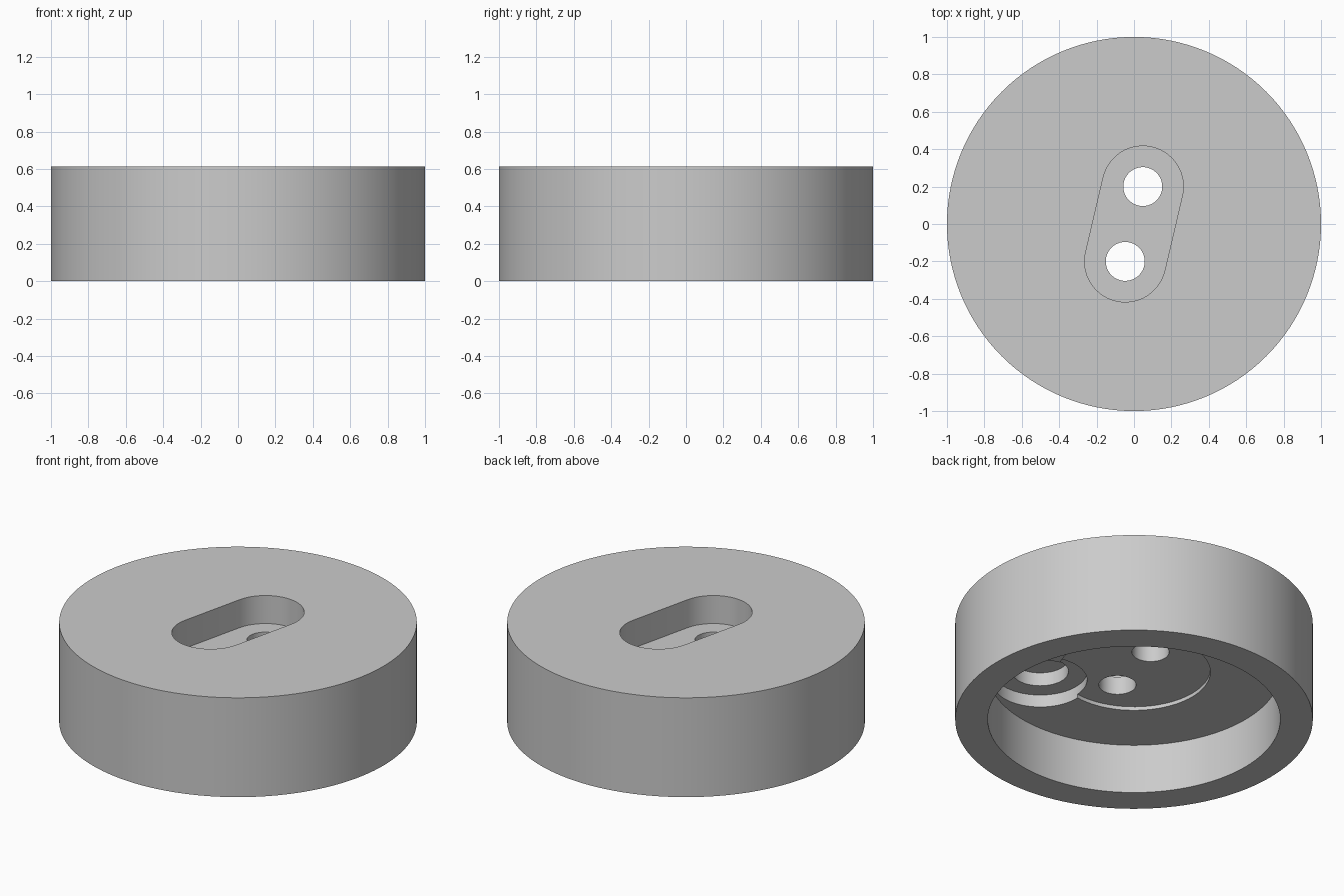
import bpy, bmesh
from math import sin, cos, pi, atan2

cube = bpy.data.objects.get("Cube")
if cube:
    bpy.data.objects.remove(cube, do_unlink=True)

grey = bpy.data.materials.new("plain_grey")
grey.use_nodes = True
grey.diffuse_color = (0.6, 0.6, 0.6, 1)
grey.node_tree.nodes["Principled BSDF"].inputs["Base Color"].default_value = (0.6, 0.6, 0.6, 1)


def arc(center, radius, start, sweep, steps):
    return [(center[0] + radius * cos(start + sweep * i / steps),
             center[1] + radius * sin(start + sweep * i / steps)) for i in range(steps)]


def circle(center, radius, steps=64):
    return arc(center, radius, 0, 2 * pi, steps)


def slot(a, b, radius, steps=32):
    # Two half circles joined by straight sides
    side = atan2(b[1] - a[1], b[0] - a[0]) - pi / 2
    return (arc(b, radius, side, pi, steps) + [(b[0] - radius * cos(side), b[1] - radius * sin(side))]
            + arc(a, radius, side + pi, pi, steps) + [(a[0] + radius * cos(side), a[1] + radius * sin(side))])


def prism(name, outline, bottom, top):
    bm = bmesh.new()
    base = bm.faces.new([bm.verts.new((x, y, bottom)) for x, y in outline])
    lifted = bmesh.ops.extrude_face_region(bm, geom=[base])["geom"]
    bmesh.ops.translate(bm, vec=(0, 0, top - bottom),
                        verts=[v for v in lifted if isinstance(v, bmesh.types.BMVert)])
    bmesh.ops.recalc_face_normals(bm, faces=bm.faces)
    mesh = bpy.data.meshes.new(name)
    bm.to_mesh(mesh)
    bm.free()
    mesh.materials.append(grey)
    obj = bpy.data.objects.new(name, mesh)
    bpy.context.collection.objects.link(obj)
    return obj


# Solid round body
HEIGHT, CEILING = 0.613, 0.305
body = prism("round_housing", circle((0, 0), 1, 128), 0, HEIGHT)

hole_back, hole_front = (0.047, 0.2), (-0.047, -0.2)
pocket = (0.32, -0.435)

cutters = [
    # Underside cavity, shallow central recess and stepped pocket
    prism("cavity_cutter", circle((0, 0), 0.818, 128), -0.1, CEILING),
    prism("recess_cutter", circle((0, 0), 0.427, 96), 0.2, 0.328),
    prism("pocket_cutter", circle(pocket, 0.262), 0.2, 0.382),
    prism("pocket_step_cutter", circle(pocket, 0.158), 0.2, 0.465),
    # Slanted slot in the top with two through holes
    prism("slot_cutter", slot(hole_front, hole_back, 0.217), 0.44, 0.8),
    prism("back_hole_cutter", circle(hole_back, 0.104), 0.2, 0.6),
    prism("front_hole_cutter", circle(hole_front, 0.104), 0.2, 0.6),
]

bpy.ops.object.select_all(action="DESELECT")
bpy.context.view_layer.objects.active = body
body.select_set(True)
for cutter in cutters:
    cut = body.modifiers.new(cutter.name, "BOOLEAN")
    cut.operation = "DIFFERENCE"
    cut.solver = "EXACT"
    cut.object = cutter
    bpy.ops.object.modifier_apply(modifier=cut.name)
    bpy.data.objects.remove(cutter, do_unlink=True)

bpy.ops.object.shade_smooth_by_angle(angle=pi / 6)
